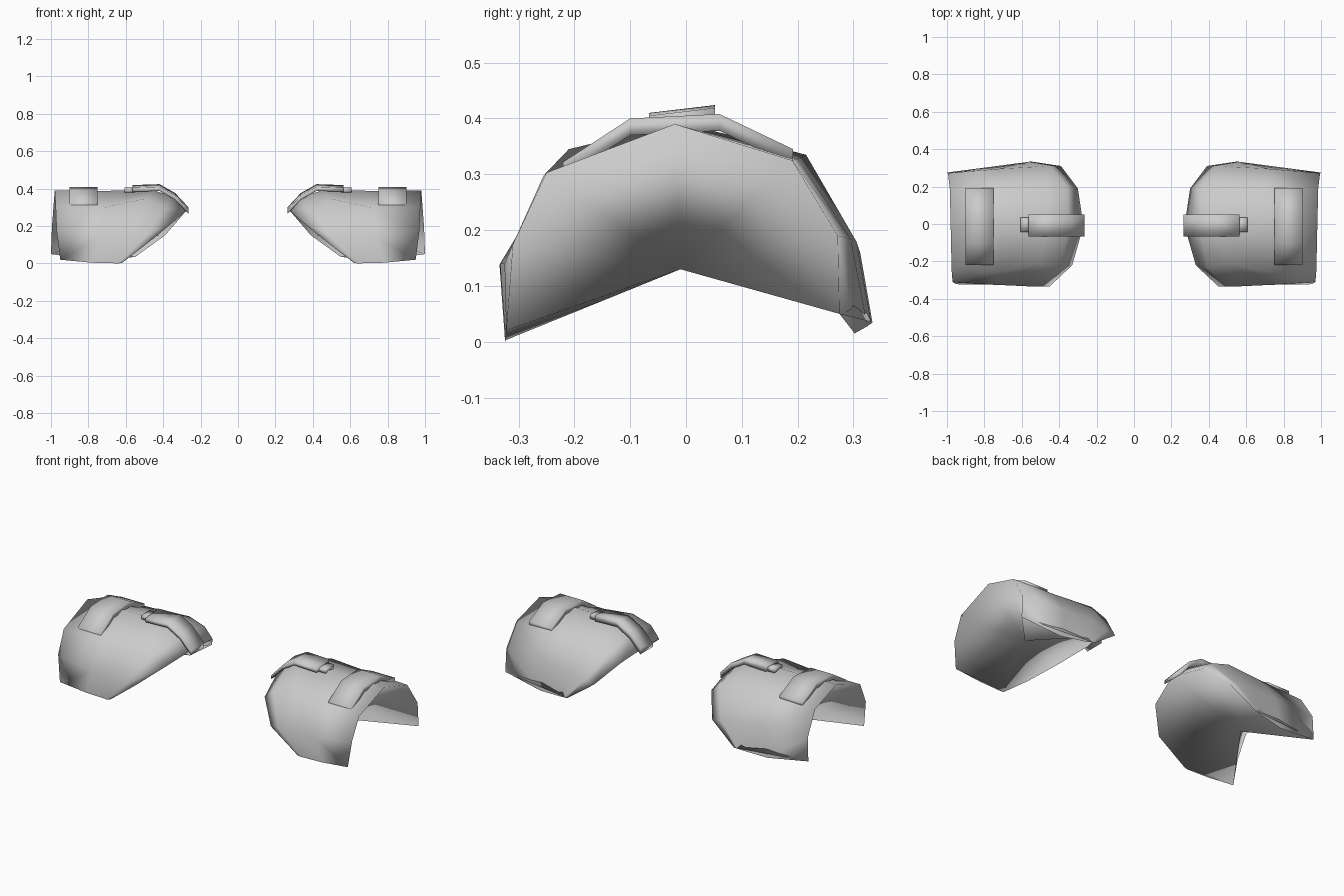
import bpy, bmesh

if "Cube" in bpy.data.objects:
    bpy.data.objects.remove(bpy.data.objects["Cube"], do_unlink=True)

grey = bpy.data.materials.new("plain grey")
grey.use_nodes = True
GREY = (0.6, 0.6, 0.6, 1)
grey.diffuse_color = GREY
grey.node_tree.nodes["Principled BSDF"].inputs["Base Color"].default_value = GREY


def loft(name, rows, side, closed=False):
    """Skin a list of equal-length point rows; closed makes a capped tube."""
    bm = bmesh.new()
    grid = [[bm.verts.new((side * x, y, z)) for x, y, z in row] for row in rows]
    n = len(grid[0])
    for a, b in zip(grid, grid[1:]):
        for j in range(n if closed else n - 1):
            k = (j + 1) % n
            bm.faces.new((a[j], a[k], b[k], b[j]))
    if closed:
        bm.faces.new(grid[0])
        bm.faces.new(grid[-1])
    bmesh.ops.remove_doubles(bm, verts=bm.verts, dist=0.0005)
    bmesh.ops.recalc_face_normals(bm, faces=bm.faces)
    for f in bm.faces:
        f.smooth = True
    me = bpy.data.meshes.new(name)
    bm.to_mesh(me)
    bm.free()
    me.materials.append(grey)
    bpy.context.collection.objects.link(bpy.data.objects.new(name, me))


# Shell arches, each from front hem over the top to back hem
rim = [(.95, -.322, .02), (.97, -.31, .175), (.975, -.25, .303), (.98, -.02, .39),
       (.985, .19, .325), (.995, .272, .19), (1.0, .275, .05)]
middle = [(.78, -.323, .004), (.74, -.325, .14), (.72, -.255, .298), (.72, -.02, .388),
          (.72, .2, .328), (.72, .295, .185), (.75, .302, .015)]
bulge = [(.66, -.324, .001), (.57, -.333, .14), (.5, -.21, .345), (.46, -.01, .393),
         (.47, .215, .335), (.54, .305, .18), (.6, .325, .028)]
shoulder = [(.64, -.324, 0), (.5, -.334, .138), (.395, -.235, .295), (.35, -.01, .36),
            (.36, .2, .31), (.45, .312, .16), (.57, .332, .033)]
ridge = [(.62, -.323, .003), (.45, -.333, .135), (.33, -.22, .235), (.27, -.01, .29),
         (.3, .19, .255), (.39, .31, .15), (.55, .334, .035)]

# Underside and hollow outer end both fan into one raised point
peak = (.74, -.01, .13)
fan = [rim[0]] + [peak] * 5 + [rim[-1]]

# Arched outer strap outline (y, z) and inner strap path (x, z)
arch = [(-.22, .322), (-.1, .4), (.06, .408), (.192, .345)]
path = [(.565, .413), (.42, .418), (.335, .37), (.265, .295)]

for side, label in ((1, "left"), (-1, "right")):
    loft(label + "_shell", [rim, middle, bulge, shoulder, ridge, fan, rim], side)
    loft(label + "_outer_strap",
         [[(.752, y, z), (.902, y, z), (.902, y, z - .03), (.752, y, z - .03)] for y, z in arch],
         side, True)
    # Inner strap tilts up slightly toward the back
    loft(label + "_inner_strap",
         [[(x, -.066, z - .008), (x, .052, z + .006), (x, .052, z - .03), (x, -.066, z - .03)]
          for x, z in path], side, True)
    loft(label + "_strap_tab",
         [[(x, -.042, .402), (x, .035, .406), (x, .035, .38), (x, -.042, .38)]
          for x in (.55, .608)], side, True)
